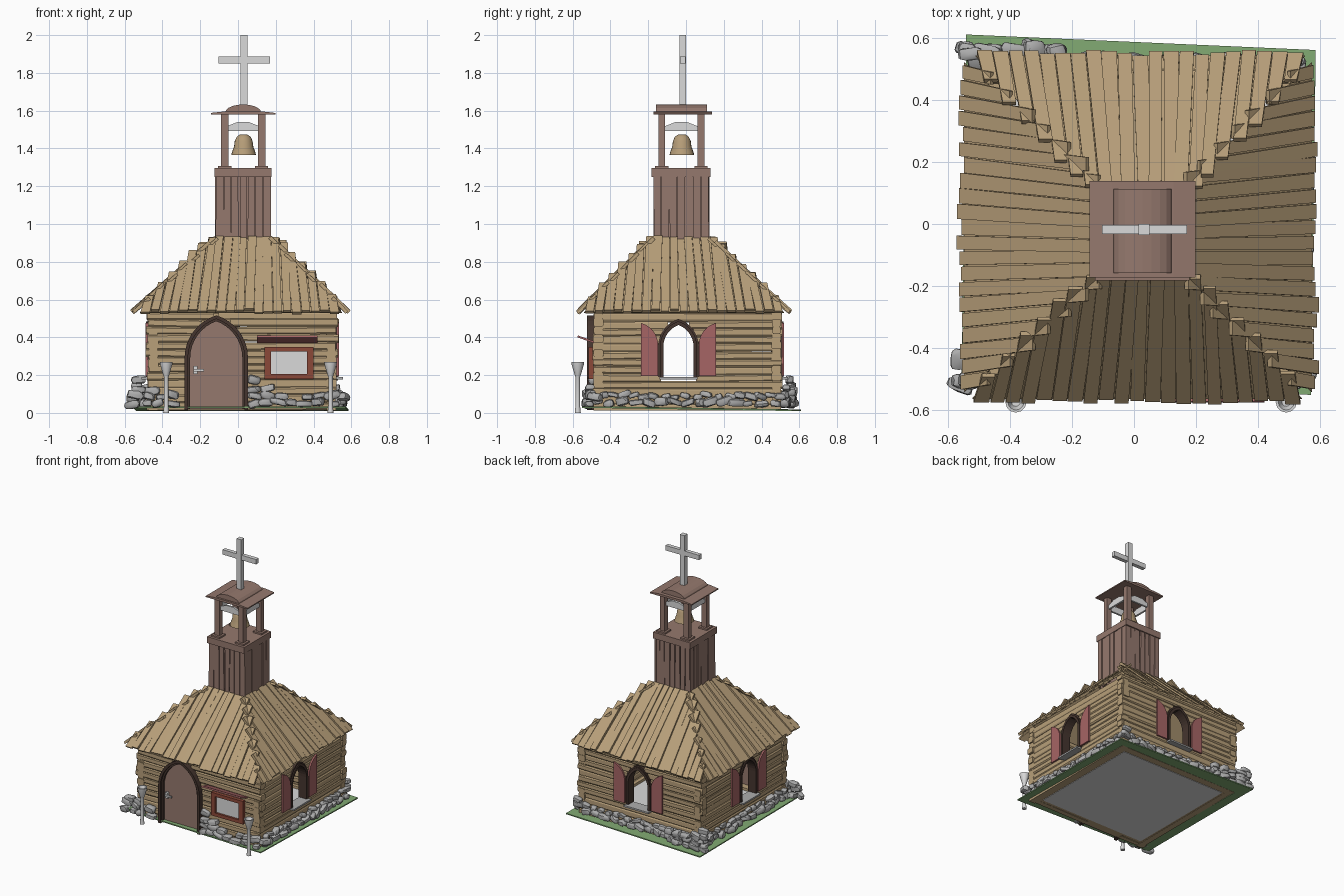
import bpy, bmesh, math, random
from mathutils import Vector as V, Matrix

if "Cube" in bpy.data.objects:
    bpy.data.objects.remove(bpy.data.objects["Cube"])

random.seed(7)
R = random.uniform

def mat(name, c):
    m = bpy.data.materials.new(name)
    m.diffuse_color = (*c, 1)
    m.use_nodes = True
    m.node_tree.nodes["Principled BSDF"].inputs["Base Color"].default_value = m.diffuse_color
    return m

TAN = mat("tan_wood", (0.48, 0.35, 0.195))
ROSE = mat("rosy_brown_wood", (0.30, 0.19, 0.155))
DARK = mat("dark_brown_wood", (0.06, 0.036, 0.028))
RED = mat("shutter_red", (0.38, 0.13, 0.13))
RUST = mat("rust_red", (0.26, 0.065, 0.04))
STONE = mat("stone_grey", (0.42, 0.42, 0.42))
SILVER = mat("pale_grey", (0.70, 0.70, 0.70))
GREEN = mat("grass_green", (0.22, 0.40, 0.17))
BELL = mat("bell_bronze", (0.47, 0.34, 0.19))

def finish(name, bm, m, smooth=None):
    bmesh.ops.recalc_face_normals(bm, faces=bm.faces)
    me = bpy.data.meshes.new(name)
    bm.to_mesh(me)
    bm.free()
    me.materials.append(m)
    o = bpy.data.objects.new(name, me)
    bpy.context.collection.objects.link(o)
    if smooth:
        bpy.ops.object.select_all(action='DESELECT')
        o.select_set(True)
        bpy.context.view_layer.objects.active = o
        bpy.ops.object.shade_smooth_by_angle(angle=math.radians(smooth))

def loft(bm, a, b):
    """Closed solid between two matching polygons."""
    A = [bm.verts.new(p) for p in a]
    B = [bm.verts.new(p) for p in b]
    bm.faces.new(A)
    bm.faces.new(B[::-1])
    for i in range(len(A)):
        j = (i + 1) % len(A)
        bm.faces.new((A[i], B[i], B[j], A[j]))

def box(bm, x0, x1, y0, y1, z0, z1):
    q = [(x0, y0), (x1, y0), (x1, y1), (x0, y1)]
    loft(bm, [(x, y, z0) for x, y in q], [(x, y, z1) for x, y in q])

def beam(bm, p0, p1, s0, s1, n):
    """Plank from p0 to p1, half-width vectors s0/s1, thickness vector n."""
    loft(bm, [p0 - s0, p0 + s0, p0 + s0 + n, p0 - s0 + n],
             [p1 - s1, p1 + s1, p1 + s1 + n, p1 - s1 + n])

# Wall frames: (u along wall, d outward, z) -> world
WALL = {
    "front": lambda u, d, z: V((u, -0.49 - d, z)),
    "back": lambda u, d, z: V((u, 0.505 + d, z)),
    "left": lambda u, d, z: V((-0.475 - d, u, z)),
    "right": lambda u, d, z: V((0.52 + d, u, z)),
}

# Pointed arch helpers
def arch_hw(z, hw, zs, zp):
    if z <= zs:
        return hw
    h = zp - zs
    c = (h * h - hw * hw) / (2 * hw)
    return max(0, math.sqrt(max(0, (hw + c) ** 2 - (z - zs) ** 2)) - c) if z < zp else 0

def half_arch(hw, z0, zs, zp, n=9):
    zz = [zs + (zp - zs) * math.sin(math.pi / 2 * i / n) for i in range(n + 1)]
    return [(hw, z0)] + [(arch_hw(z, hw, zs, zp), z) for z in zz]

def arch_frame(name, f, uc, inner, outer, d0, d1):
    bm = bmesh.new()
    i, o = half_arch(*inner), half_arch(*outer)
    for s in (-1, 1):
        for k in range(len(i) - 1):
            q = [i[k], o[k], o[k + 1], i[k + 1]]
            loft(bm, [f(uc + s * u, d0, z) for u, z in q], [f(uc + s * u, d1, z) for u, z in q])
    finish(name, bm, DARK)

# Log walls, split around openings (centre, half width, bottom, spring, peak)
HOLES = {"front": (-0.115, 0.15, 0.0, 0.29, 0.50), "back": (0.03, 0.092, 0.165, 0.35, 0.48),
         "left": (-0.04, 0.092, 0.165, 0.35, 0.48), "right": (-0.04, 0.092, 0.165, 0.35, 0.48)}
for side, (uc, hw, z0, zs, zp) in HOLES.items():
    f, bm = WALL[side], bmesh.new()
    a, b = (-0.482, 0.527) if side in ("front", "back") else (-0.488, 0.506)
    for k in range(14):
        z = 0.036 + k * 0.04 - (0.012 if side in ("left", "right") else 0)
        spans = [(a + R(-.008, .012), b + R(-.012, .008))]
        w = arch_hw(z - .02, hw, zs, zp)
        if z > z0 and w > 0:
            spans = [(spans[0][0], uc - w), (uc + w, spans[0][1])]
        for u0, u1 in spans:
            h, t = R(.020, .024), R(.022, .028)
            def ring(u, dz):
                return [f(u, -0.026 + t * x, max(0.012, z + dz + h * y)) for x, y in
                        ((1, -.6), (1, .6), (.75, 1), (-.75, 1), (-1, .6), (-1, -.6), (-.75, -1), (.75, -1))]
            loft(bm, ring(u0, R(-.005, .005)), ring(u1, R(-.005, .005)))
    finish(side + "_log_wall", bm, TAN)

# Arched windows with half-arch shutters and sills
for side in ("back", "left", "right"):
    f, uc = WALL[side], HOLES[side][0]
    arch_frame(side + "_window_frame", f, uc, (.08, .19, .35, .465), (.098, .19, .35, .485), -.055, .012)
    arch_frame(side + "_window_outer_rim", f, uc, (.094, .19, .35, .48), (.108, .19, .35, .497), -.05, .004)
    bm = bmesh.new()
    prof = half_arch(.09, .195, .36, .475)
    for s in (-1, 1):
        pts = [(.09 - u, z) for u, z in prof] + [(.09, .195)]
        loft(bm, [f(uc + s * (.108 + u), .002, z) for u, z in pts],
                 [f(uc + s * (.108 + u), .014, z) for u, z in pts])
    finish(side + "_shutters", bm, RED)
    bm = bmesh.new()
    q = [(-.1, .178), (.1, .178), (.1, .19), (-.1, .19)]
    loft(bm, [f(uc + u, -.05, z) for u, z in q], [f(uc + u, .035, z) for u, z in q])
    finish(side + "_sill", bm, STONE)

# Door, surround and handle
F = WALL["front"]
arch_frame("door_frame_inner", F, -.115, (.138, .02, .29, .485), (.155, .02, .29, .502), -.05, .022)
arch_frame("door_frame_outer", F, -.115, (.15, .015, .29, .497), (.168, .015, .29, .516), -.05, .035)
bm = bmesh.new()
p = half_arch(.145, .02, .29, .49)
p = p + [(-u, z) for u, z in p[-2::-1]]
loft(bm, [F(-.115 + u, -.03, z) for u, z in p], [F(-.115 + u, .005, z) for u, z in p])
finish("door", bm, ROSE)
bm = bmesh.new()
box(bm, -.235, -.18, -.52, -.51, .22, .232)
box(bm, -.235, -.215, -.512, -.49, .205, .247)
finish("door_handle", bm, SILVER)

# Front window with pane and propped awning
bm = bmesh.new()
for x0, x1, z0, z1 in ((.14, .175, .18, .35), (.365, .4, .18, .35), (.175, .365, .18, .205), (.175, .365, .325, .35)):
    box(bm, x0, x1, -.515, -.48, z0, z1)
finish("front_window_frame", bm, RUST)
bm = bmesh.new()
box(bm, .17, .37, -.50, -.485, .2, .33)
finish("front_window_pane", bm, SILVER)
bm = bmesh.new()
beam(bm, V((.26, -.49, .37)), V((.26, -.575, .40)), V((.16, 0, 0)), V((.16, 0, 0)), V((0, .003, .01)))
finish("awning", bm, RED)

# Plank roof: eave centre, top centre, plank direction, overshoot at hips
EZ, TZ = .53, .92
ROOF = {"front": (V((.01, -.56, EZ)), V((.028, -.165, TZ)), V((1, 0, 0)), .09),
        "back": (V((.02, .54, EZ)), V((.028, .115, TZ)), V((1, 0, 0)), .09),
        "left": (V((-.545, -.01, EZ)), V((-.105, -.025, TZ)), V((0, 1, 0)), .07),
        "right": (V((.57, -.01, EZ)), V((.16, -.025, TZ)), V((0, 1, 0)), .07)}
for side, (E, T, U, over) in ROOF.items():
    bm, N = bmesh.new(), 21
    n = (T - E).cross(U).normalized()
    n = n if n.z > 0 else -n
    for i in range(N):
        u0 = -.50 + 1.0 * i / (N - 1)
        k = .17
        t = min(1.0, (.54 - abs(u0)) / (.39 - k * abs(u0)) + over + R(-.02, .02))
        ts = R(-.02, .012)
        tilt = R(-.008, .008)
        at = lambda t: E.lerp(T, t) + U * (u0 * (1 - k * t) + tilt * t) + n * (R(-.004, .004) + (.006 if i % 2 else 0))
        beam(bm, at(ts), at(t), U * R(.021, .025), U * R(.019, .023), n * R(.013, .02))
    # backing under the planks
    loft(bm, [E - U * .53, E + U * .53, T + U * .14, T - U * .14],
             [E - U * .53 + n * .004, E + U * .53 + n * .004, T + U * .14 + n * .004, T - U * .14 + n * .004])
    finish(side + "_roof_planks", bm, TAN)

# Belfry tower of upright planks
CX, CY = .0275, -.025
bm = bmesh.new()
box(bm, -.108, .163, -.16, .11, .85, 1.27)
for s in (-1, 1):
    for i in range(7):
        o = -.126 + i * .042
        for along, out in ((V((1, 0, 0)), V((0, s, 0))), (V((0, 1, 0)), V((s, 0, 0)))):
            c = V((CX, CY, 0)) + along * o + out * (.129 + R(0, .006))
            w, w2 = along * R(.016, .021), along * R(.016, .021)
            beam(bm, c + V((0, 0, .88 + R(0, .03))), c + V((0, 0, 1.265)) + along * R(-.004, .004), w, w2, out * .014)
finish("tower_planks", bm, ROSE)
bm = bmesh.new()
box(bm, -.125, .178, -.182, .13, 1.25, 1.297)
for x in (-.07, .125):
    for y in (-.128, .08):
        box(bm, x - .035, x + .035, y - .035, y + .035, 1.295, 1.308)
        box(bm, x - .02, x + .02, y - .018, y + .018, 1.3, 1.59)
finish("belfry_posts", bm, ROSE)

# Belfry cap: flared plate with arched crown
bm = bmesh.new()
top = [(-.17, 1.588), (-.1, 1.596), (.1, 1.596), (.17, 1.588), (.17, 1.580), (-.17, 1.580)]
loft(bm, [(CX + x, -.172, z) for x, z in top], [(CX + x, .138, z) for x, z in top])
top = [(.095 * math.cos(math.pi * i / 10), 1.59 + .043 * math.sin(math.pi * i / 10)) for i in range(11)]
loft(bm, [(CX + x, -.158, z) for x, z in top], [(CX + x, .112, z) for x, z in top])
finish("belfry_cap", bm, ROSE)

# Arched braces between the belfry posts
bm = bmesh.new()
pr = [(-.085, 1.492), (.085, 1.492), (.085, 1.518), (.03, 1.54), (-.03, 1.54), (-.085, 1.518)]
for ax, side in ((V((1, 0, 0)), V((0, 1, 0))), (V((0, 1, 0)), V((1, 0, 0)))):
    for s in (-1, 1):
        c = V((CX, CY, 0)) + side * s * .1
        loft(bm, [c + ax * u - side * .007 + V((0, 0, z)) for u, z in pr],
                 [c + ax * u + side * .007 + V((0, 0, z)) for u, z in pr])
finish("belfry_braces", bm, SILVER)

def lathe(name, prof, x, y, m, n=20):
    bm = bmesh.new()
    rings = [[bm.verts.new((x + r * math.cos(2 * math.pi * i / n), y + r * math.sin(2 * math.pi * i / n), z))
              for i in range(n)] for r, z in prof]
    for a, b in zip(rings, rings[1:]):
        for i in range(n):
            bm.faces.new((a[i], a[(i + 1) % n], b[(i + 1) % n], b[i]))
    bm.faces.new(rings[0])
    bm.faces.new(rings[-1])
    finish(name, bm, m, 35)

lathe("bell", [(.05, 1.372), (.066, 1.365), (.06, 1.385), (.051, 1.41), (.047, 1.44), (.036, 1.463),
               (.02, 1.473), (.005, 1.475)], .03, -.022, BELL)

# Cross
bm = bmesh.new()
box(bm, .014, .050, -.035, .0, 1.625, 2.0)
box(bm, -.103, .17, -.032, -.003, 1.85, 1.886)
finish("cross", bm, SILVER)

# Torch posts by the entrance
for i, x in enumerate((-.38, .49)):
    lathe(f"torch_{i + 1}", [(.016, 0), (.012, .04), (.012, .19), (.016, .2), (.032, .255), (.034, .27),
                             (.026, .27), (.014, .235)], x, -.573, SILVER, 12)

# Floor, ground beams and grass border
bm = bmesh.new()
box(bm, -.41, .455, -.42, .44, .012, .022)
finish("floor", bm, SILVER)
bm = bmesh.new()
for x0, x1, y0, y1 in ((-.47, -.40, -.48, .5), (.445, .515, -.48, .5), (-.40, .445, -.48, -.41), (-.40, .445, .43, .5)):
    box(bm, x0, x1, y0, y1, .015, .04)
finish("ground_beams", bm, TAN)
bm = bmesh.new()
outer = [(-.555, -.51, .035), (.57, -.55, .035), (.585, .56, .018), (-.54, .61, .018)]
inner = [(-.475, -.48, .035), (.52, -.48, .035), (.52, .5, .02), (-.475, .5, .02)]
for i in range(4):
    j = (i + 1) % 4
    q = [outer[i], outer[j], inner[j], inner[i]]
    loft(bm, [(x, y, z - .008) for x, y, z in q], q)
finish("grass_border", bm, GREEN)

# Stone footing
bm = bmesh.new()
def rock(f, u, d, z, s=1):
    r = bmesh.ops.create_icosphere(bm, subdivisions=2, radius=1)
    sz = (R(.026, .05) * s, R(.02, .03) * s, R(.016, .025) * s)
    rot = Matrix.Rotation(R(-.35, .35), 3, 'Y') @ Matrix.Rotation(R(-.4, .4), 3, 'Z')
    for v in r["verts"]:
        c = V([math.copysign(abs(a) ** .55, a) * b * R(.88, 1.06) for a, b in zip(v.co, sz)])
        c = rot @ c
        v.co = f(u + c.x, d + c.y, max(.02, z + c.z))

def row(side, u0, u1, z, d, s=1):
    u = u0
    while u <= u1:
        rock(WALL[side], u + R(-.01, .01), d + R(-.008, .008), z + R(-.008, .008), s)
        u += R(.058, .08) * s
for side in ("left", "right", "back"):
    row(side, -.46, .50, .055, .022)
    row(side, -.44, .50, .09, .01, .8)
for a, b, z, d in ((-.55, -.31, .05, .03), (-.55, -.31, .09, .025), (-.53, -.4, .122, .01), (.09, .55, .05, .03),
                   (.08, .27, .095, .022), (.08, .21, .13, .015), (.08, .11, .168, .01), (.36, .55, .09, .015)):
    row("front", a, b, z, d)
# corner heaps
for k in range(5):
    row("back", -.53, -.46 if k > 2 else -.24, .05 + .03 * k, .05)
row("left", .46, .55, .1, .04)
row("left", -.43, -.40, .08, .085)
row("right", -.48, -.44, .08, .045)
row("back", .5, .55, .09, .02)
row("back", .5, .55, .13, .02)
finish("stone_footing", bm, STONE, 30)
